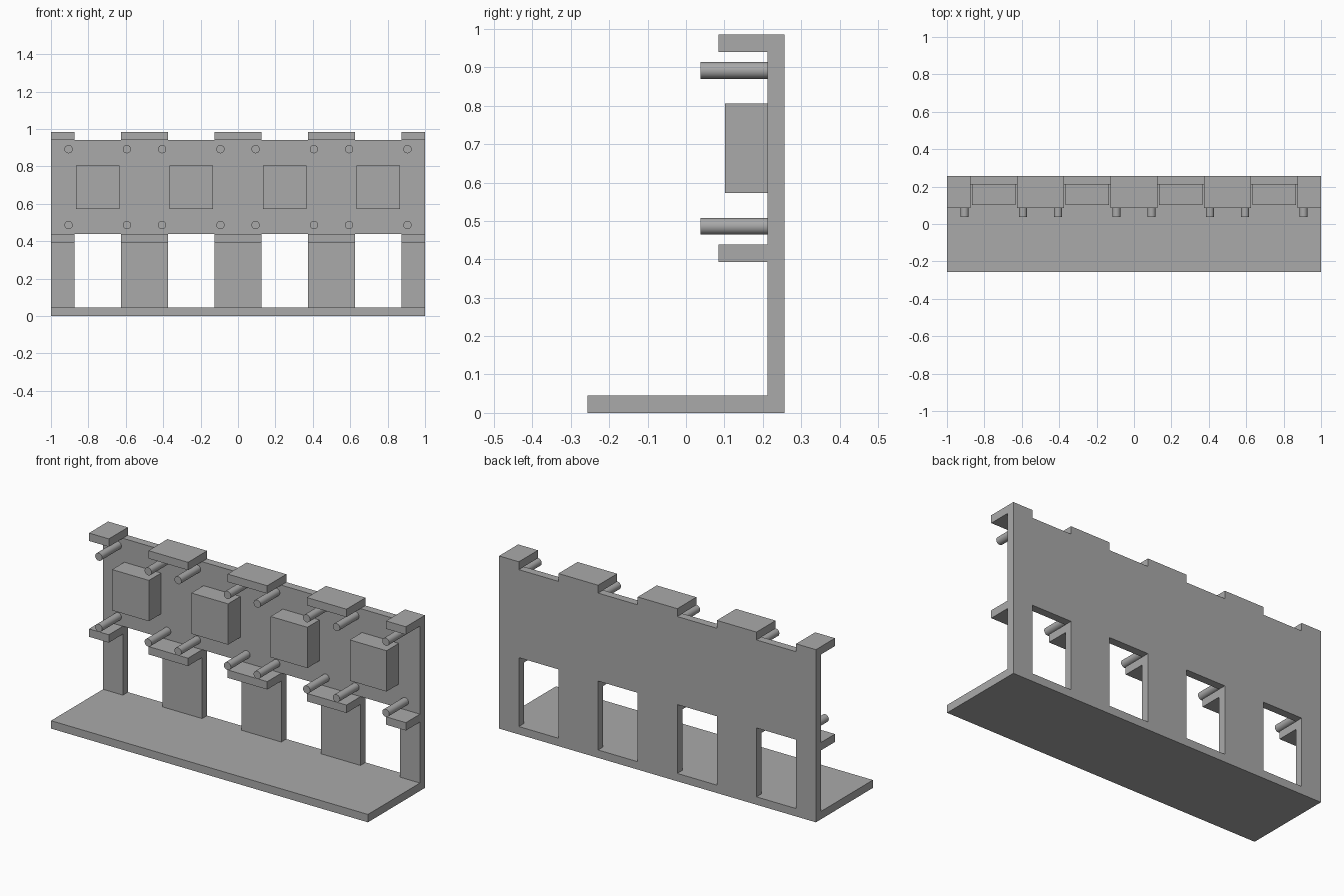
import bpy, bmesh
from mathutils import Matrix

cube = bpy.data.objects.get("Cube")
if cube:
    bpy.data.objects.remove(cube, do_unlink=True)

grey = bpy.data.materials.new("plain grey")
grey.use_nodes = True
colour = (0.4, 0.4, 0.4, 1)
grey.diffuse_color = colour
grey.node_tree.nodes["Principled BSDF"].inputs["Base Color"].default_value = colour

BACK, WALL, T = 0.257, 0.212, 0.045   # rear face, wall front, sheet thickness
TOP, PANEL_TOP, PANEL_LOW = 0.985, 0.94, 0.438
BAYS = (-0.75, -0.25, 0.25, 0.75)


def finish(name, bm):
    bmesh.ops.recalc_face_normals(bm, faces=bm.faces)
    mesh = bpy.data.meshes.new(name)
    bm.to_mesh(mesh)
    bm.free()
    mesh.materials.append(grey)
    obj = bpy.data.objects.new(name, mesh)
    bpy.context.collection.objects.link(obj)
    return obj


def add_box(bm, x, y, z):
    """Add a box from (low, high) ranges."""
    size = [b - a for a, b in (x, y, z)]
    mid = [(a + b) / 2 for a, b in (x, y, z)]
    bmesh.ops.create_cube(bm, size=1, matrix=Matrix.Translation(mid) @ Matrix.Diagonal((*size, 1)))


def box(name, x, y, z):
    bm = bmesh.new()
    add_box(bm, x, y, z)
    return finish(name, bm)


# Base and upright wall: one L-shaped profile extruded along x
bm = bmesh.new()
profile = [(-BACK, 0), (BACK, 0), (BACK, TOP), (WALL, TOP), (WALL, T), (-BACK, T)]
face = bm.faces.new([bm.verts.new((-1, y, z)) for y, z in profile])
ext = bmesh.ops.extrude_face_region(bm, geom=[face])
bmesh.ops.translate(bm, vec=(2, 0, 0), verts=[v for v in ext["geom"] if isinstance(v, bmesh.types.BMVert)])
frame = finish("base_and_wall", bm)

# Cut a window and a top notch in each bay
bm = bmesh.new()
for x in BAYS:
    span = (x - 0.125, x + 0.125)
    add_box(bm, span, (WALL - 0.05, BACK + 0.05), (T, PANEL_LOW))
    add_box(bm, span, (WALL - 0.05, BACK + 0.05), (PANEL_TOP, TOP + 0.1))
cutter = finish("bay_cutter", bm)
cutter.hide_render = True
cut = frame.modifiers.new("bays", "BOOLEAN")
cut.operation, cut.solver, cut.object = "DIFFERENCE", "EXACT", cutter
bpy.context.view_layer.objects.active = frame
bpy.ops.object.modifier_apply(modifier=cut.name)
bpy.data.objects.remove(cutter, do_unlink=True)

# Ledges on each post, at the top and below the panel
for i in range(5):
    x = -1 + 0.5 * i
    span = (max(x - 0.125, -1), min(x + 0.125, 1))
    box(f"top_ledge_{i + 1}", span, (0.085, WALL), (PANEL_TOP, TOP))
    box(f"lower_ledge_{i + 1}", span, (0.085, WALL), (PANEL_LOW - T, PANEL_LOW))

# Block and four round pegs in each bay
for i, x in enumerate(BAYS):
    box(f"block_{i + 1}", (x - 0.116, x + 0.116), (0.102, WALL), (0.573, 0.806))
    bm = bmesh.new()
    for side in (-1, 1):
        for z in (0.486, 0.892):
            place = Matrix.Translation((x + side * 0.156, (0.038 + WALL) / 2, z))
            bmesh.ops.create_cone(bm, cap_ends=True, segments=32, radius1=0.022, radius2=0.022,
                                  depth=WALL - 0.038, matrix=place @ Matrix.Rotation(1.5707963, 4, "X"))
    pegs = finish(f"pegs_{i + 1}", bm)
    bpy.ops.object.select_all(action="DESELECT")
    pegs.select_set(True)
    bpy.context.view_layer.objects.active = pegs
    bpy.ops.object.shade_smooth_by_angle()
